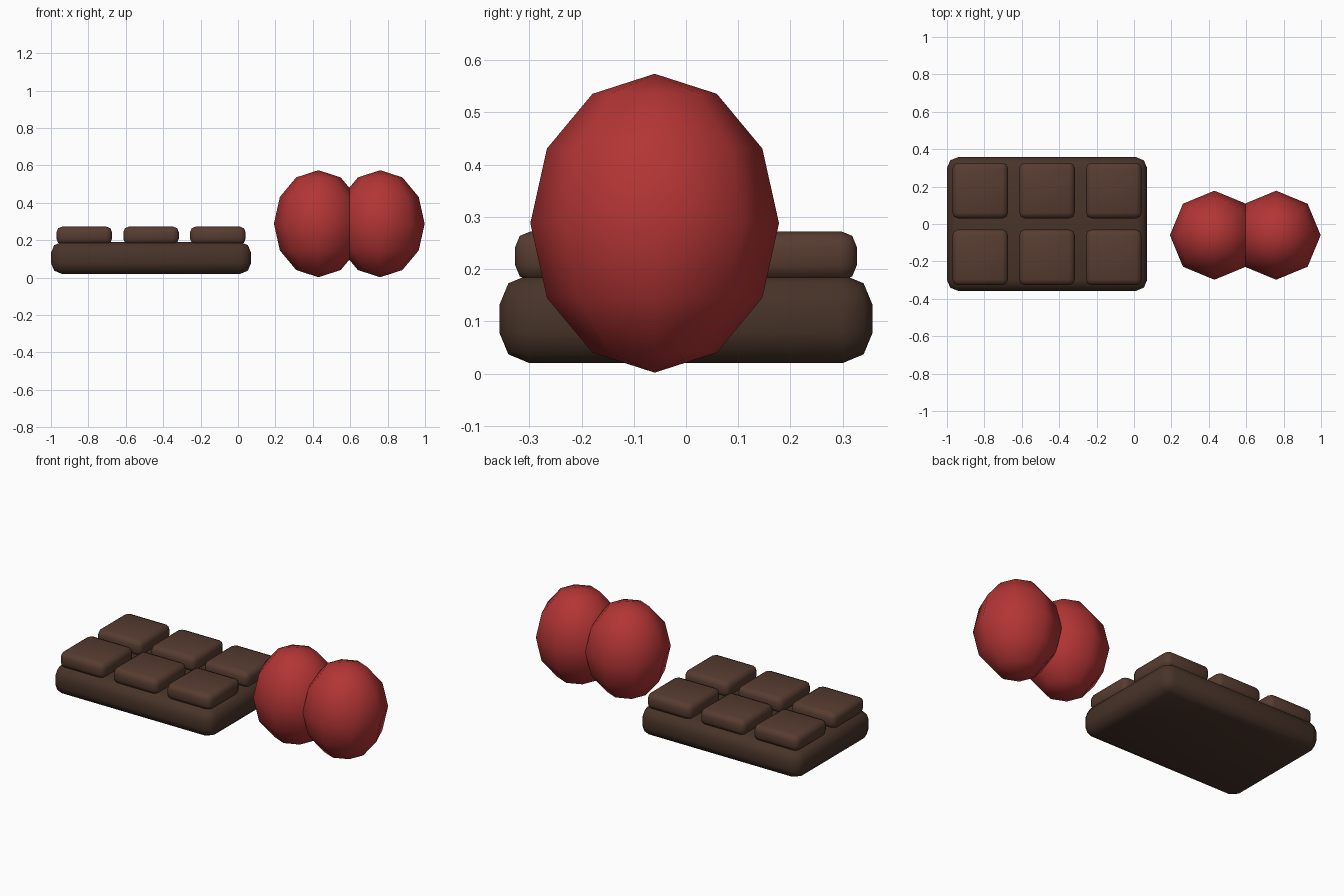
import bpy

if "Cube" in bpy.data.objects:
    bpy.data.objects.remove(bpy.data.objects["Cube"])


def material(name, color):
    m = bpy.data.materials.new(name)
    m.diffuse_color = color
    m.use_nodes = True
    m.node_tree.nodes["Principled BSDF"].inputs["Base Color"].default_value = m.diffuse_color
    return m


def rounded_box(name, center, size, bevel, mat):
    bpy.ops.mesh.primitive_cube_add(size=1, location=center)
    ob = bpy.context.object
    ob.name = name
    ob.scale = size
    bpy.ops.object.transform_apply(location=False, rotation=False, scale=True)
    mod = ob.modifiers.new("bevel", 'BEVEL')
    mod.width = bevel
    mod.segments = 2
    ob.data.materials.append(mat)
    bpy.ops.object.shade_smooth()
    return ob


dark = material("dark_chocolate", (0.065, 0.034, 0.022, 1))
light = material("milk_chocolate", (0.095, 0.045, 0.03, 1))
red = material("red", (0.45, 0.035, 0.035, 1))

# Chocolate slab
rounded_box("bar_base", (-0.465, 0, 0.105), (1.07, 0.714, 0.17), 0.058, dark)

# Raised squares, 3 x 2
pitch = 0.357
for i in (-1, 0, 1):
    for j in (-0.5, 0.5):
        rounded_box("bar_square", (-0.465 + i * pitch, j * pitch, 0.225),
                    (0.297, 0.297, 0.095), 0.03, light)

# Two overlapping low-poly ovals
for name, x in (("left_lobe", 0.43), ("right_lobe", 0.76)):
    bpy.ops.mesh.primitive_uv_sphere_add(segments=8, ring_count=6, radius=1,
                                         location=(x, -0.06, 0.288))
    ob = bpy.context.object
    ob.name = name
    ob.scale = (0.238, 0.238, 0.286)
    bpy.ops.object.transform_apply(location=False, rotation=False, scale=True)
    ob.data.materials.append(red)
    bpy.ops.object.shade_smooth()
